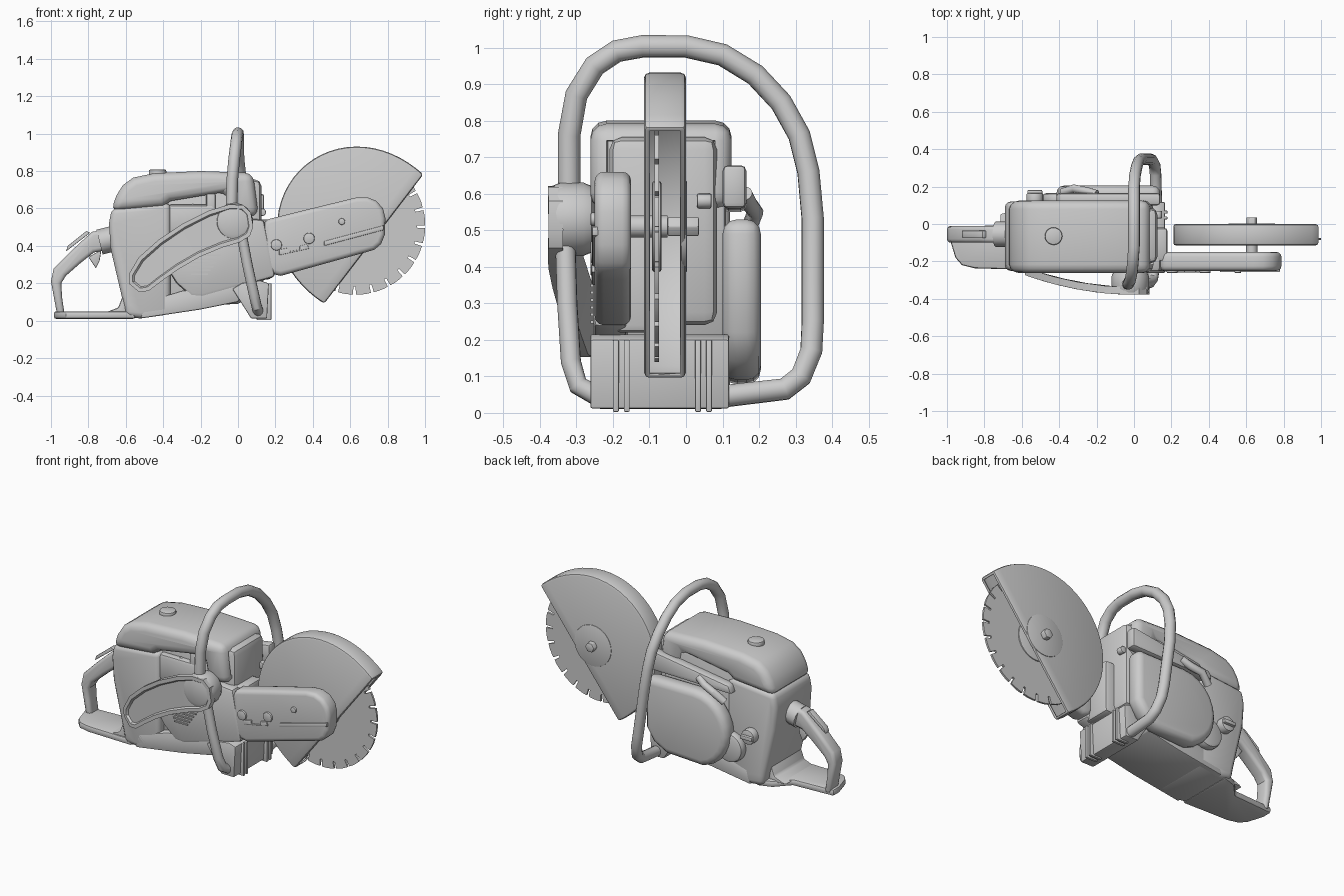
import bpy, bmesh, math
from mathutils import Vector

cube = bpy.data.objects.get("Cube")
if cube:
    bpy.data.objects.remove(cube)

grey = bpy.data.materials.new("light_grey")
grey.use_nodes = True
grey.diffuse_color = (0.6, 0.6, 0.6, 1)
grey.node_tree.nodes["Principled BSDF"].inputs["Base Color"].default_value = (0.6, 0.6, 0.6, 1)
parts = []


def add(name, mesh):
    mesh.materials.clear()
    mesh.materials.append(grey)
    ob = bpy.data.objects.new(name, mesh)
    bpy.context.collection.objects.link(ob)
    parts.append(ob)
    return ob


def finish(name, bm):
    bmesh.ops.recalc_face_normals(bm, faces=bm.faces)
    mesh = bpy.data.meshes.new(name)
    bm.to_mesh(mesh)
    bm.free()
    return add(name, mesh)


def prism_bm(pts, a, b, bevel=0.0, segs=2, axis="y"):
    """Extrude a flat outline from a to b along the axis and round its edges."""
    place = {"y": lambda p, d: (p[0], d, p[1]), "z": lambda p, d: (p[0], p[1], d),
             "x": lambda p, d: (d, p[0], p[1])}[axis]
    bm = bmesh.new()
    lo = [bm.verts.new(place(p, a)) for p in pts]
    hi = [bm.verts.new(place(p, b)) for p in pts]
    n = len(pts)
    bm.faces.new(lo)
    bm.faces.new(hi[::-1])
    for i in range(n):
        j = (i + 1) % n
        bm.faces.new((lo[i], hi[i], hi[j], lo[j]))
    bmesh.ops.recalc_face_normals(bm, faces=bm.faces)
    if bevel:
        sharp = [e for e in bm.edges if e.calc_face_angle(0) > 0.7]
        bmesh.ops.bevel(bm, geom=sharp, offset=bevel, segments=segs, profile=0.5,
                        affect="EDGES", clamp_overlap=True)
    return bm


def prism(name, pts, a, b, bevel=0.0, segs=2, axis="y"):
    return finish(name, prism_bm(pts, a, b, bevel, segs, axis))


def disc(name, x, z, r, a, b, bevel=0.0, sides=32):
    ring = [(x + r * math.cos(math.tau * i / sides), z + r * math.sin(math.tau * i / sides))
            for i in range(sides)]
    return prism(name, ring, a, b, bevel)


def box(name, x, y, z, bevel=0.0):
    return prism(name, [(x[0], z[0]), (x[1], z[0]), (x[1], z[1]), (x[0], z[1])], *y, bevel)


def tube(name, pts, r):
    cu = bpy.data.curves.new(name, "CURVE")
    cu.dimensions, cu.bevel_depth, cu.bevel_resolution, cu.use_fill_caps = "3D", r, 4, True
    sp = cu.splines.new("POLY")
    sp.points.add(len(pts) - 1)
    for p, co in zip(sp.points, pts):
        p.co = (*co, 1)
    tmp = bpy.data.objects.new(name + "_path", cu)
    mesh = bpy.data.meshes.new_from_object(tmp)
    bpy.data.objects.remove(tmp)
    add(name, mesh)


# Engine housing: rear tank, narrower core, floor
prism("rear_tank", [(-.68, .38), (-.61, .08), (-.6, .02), (-.52, .012), (-.36, .035), (-.36, .63),
                    (-.675, .6), (-.69, .52)], -.25, .12, .03, 3)
prism("engine_core", [(-.4, .05), (-.2, .07), (0, .11), (.06, .22), (.08, .7), (-.4, .7)],
      -.2, .11, .015)
prism("floor_pan", [(-.52, .012), (-.2, .06), (0, .1), (.06, .2), (-.3, .16), (-.5, .1)],
      -.25, .12, .008)

# Hood with an open front
hood = prism_bm([(-.68, .585), (-.65, .67), (-.615, .725), (-.56, .765), (-.45, .788), (-.2, .8),
                 (.08, .79), (.11, .56), (-.03, .55), (-.06, .69), (-.36, .64), (-.4, .61)],
                -.262, .125, .045, 3)
front = max((f for f in hood.faces if f.normal.x > .9), key=lambda f: f.calc_area())
bmesh.ops.inset_region(hood, faces=[front], thickness=.004, depth=0)
bmesh.ops.translate(hood, verts=front.verts, vec=(-.06, 0, 0))
finish("hood", hood)
disc_top = [(-.43 + .047 * math.cos(i * math.tau / 20), -.065 + .047 * math.sin(i * math.tau / 20))
            for i in range(20)]
prism("hood_knob", disc_top, .77, .808, .008, axis="z")
box("cylinder_shroud", (0, .125), (-.21, .085), (.24, .755), .035)
disc("decompression_knob", .13, .58, .02, .03, .07, .005, 16)

# Side fittings near the hood
disc("hood_screw", -.24, .61, .014, -.215, -.2, .003, 12)
box("air_duct", (-.17, -.12), (-.23, -.18), (.56, .68), .01)
box("spark_cover", (-.38, -.12), (-.235, -.18), (.46, .62), .02)

# Drive cover on the working side
prism("drive_cover", [(-.38, .28), (-.33, .2), (-.25, .13), (-.19, .125), (.2, .235), (.14, .54),
                      (.02, .55), (-.36, .43)], -.255, -.16, .02)
for i in range(6):
    box("vent_rib", (-.29 + .008 * i, -.09 - .014 * i), (-.262, -.25), (.345 - .02 * i, .353 - .02 * i))

# Cutting arm
prism("cutting_arm", [(.13, .5), (.15, .54), (.4, .602), (.63, .658), (.69, .66), (.74, .64),
                      (.775, .6), (.788, .55), (.785, .46), (.765, .41), (.73, .38), (.68, .365),
                      (.23, .24), (.18, .25), (.145, .3)], -.25, -.15, .025, 3)
for x, z, r in ((.205, .405, .03), (.38, .44, .03), (.555, .53, .018)):
    disc("arm_bolt", x, z, r, -.262, -.24, .005, 16)
prism("arm_plate", [(.22, .35), (.38, .385), (.37, .41), (.33, .4), (.33, .38), (.27, .37),
                    (.27, .39), (.22, .38)], -.258, -.24, .003)
prism("tension_slot", [(.46, .4), (.78, .485), (.78, .51), (.46, .425)], -.257, -.24, .004)
box("arm_root", (.05, .18), (-.2, -.02), (.22, .54), .02)

# Slotted blade, flanges and shaft
CX, CZ = .63, .51
teeth, step = 24, math.tau / 24
outline = []
for i in range(teeth):
    for f, r in ((.0, .37), (.27, .371), (.55, .371), (.84, .37), (.85, .327), (.99, .327)):
        t = (i + f) * step
        outline.append((CX + r * math.cos(t), CZ + r * math.sin(t)))
prism("blade", outline, -.086, -.074)
disc("blade_flange", CX, CZ, .125, -.093, -.067, .008)
disc("blade_shaft", CX, CZ, .03, -.16, -.05)
disc("blade_nut", CX, CZ, .03, -.05, .035, .004, 6)
disc("guard_hub", CX, CZ, .125, -.014, .003, .004)

# Hollow blade guard, open along the chord
arc = []
for i in range(33):
    t = i / 32
    a = math.radians(37 + 211 * t)
    r = .42 + .032 * abs(2 * t - 1) ** 5
    arc.append((CX + r * math.cos(a), CZ + r * math.sin(a)))
guard = prism_bm(arc, -.115, 0, .014, 2)
chord = Vector((.79, 0, -.61))
open_faces = [f for f in guard.faces if f.normal.dot(chord) > .97]
bmesh.ops.delete(guard, geom=open_faces, context="FACES")
shell = finish("blade_guard", guard).modifiers.new("wall", "SOLIDIFY")
shell.thickness, shell.offset = .01, -1

# Front foot with ribs
prism("front_foot", [(-.03, .17), (.07, .012), (.155, .012), (.165, .2), (.12, .215), (.02, .2)],
      -.262, .118, .006)
for y in (-.2, .025):
    for k in (0, .03):
        box("foot_rib", (.1, .178), (y + k, y + k + .016), (.003, .2), .003)

# Wrap-around front handle
tube("front_handle", [(-.035, -.32, .6), (-.03, -.32, .76), (-.02, -.3, .87), (-.01, -.25, .95),
                      (-.005, -.19, .99), (0, -.12, 1.003), (0, 0, 1.003), (0, .1, .98),
                      (0, .19, .925), (.005, .26, .85), (.015, .31, .76), (.025, .335, .66),
                      (.04, .347, .53), (.08, .347, .25), (.095, .343, .17), (.11, .315, .1),
                      (.115, .27, .065), (.12, .1, .045)], .031)
tube("handle_brace", [(.02, -.33, .46), (.05, -.325, .3), (.085, -.315, .14), (.1, -.295, .075),
                      (.11, -.24, .045)], .028)
disc("handle_clamp", -.02, .53, .1, -.375, -.25, .03)

# Curved side cover sweeping back from the clamp
path = [(-.555, .175, .035), (-.53, .205, .07), (-.47, .275, .088), (-.37, .355, .095),
        (-.25, .43, .1), (-.12, .49, .105), (-.02, .52, .105), (.045, .535, .085), (.075, .54, .04)]
bm = bmesh.new()
rows = []
for i, (x, z, w) in enumerate(path):
    p, q = path[max(i - 1, 0)], path[min(i + 1, len(path) - 1)]
    n = Vector((p[1] - q[1], q[0] - p[0])).normalized() * w
    row = []
    for s in (1, -1):
        px, pz = x + s * n.x, z + s * n.y
        row.append(bm.verts.new((px, -.378 + .1 * min(px / -.57, 1.1) ** 2, pz)))
    rows.append(row)
face_row = [bm.faces.new((a[0], a[1], b[1], b[0])) for a, b in zip(rows, rows[1:])]
back = bmesh.ops.extrude_face_region(bm, geom=face_row)["geom"]
bmesh.ops.translate(bm, verts=[v for v in back if isinstance(v, bmesh.types.BMVert)], vec=(0, .04, 0))
bmesh.ops.recalc_face_normals(bm, faces=bm.faces)
outer = [f for f in bm.faces if f.normal.y < -.6]
bmesh.ops.inset_region(bm, faces=outer, thickness=.022, depth=0)
bmesh.ops.inset_region(bm, faces=outer, thickness=.008, depth=-.012)
finish("side_cover", bm)

# Rear grip and its base
prism("rear_grip", [(-.69, .49), (-.78, .475), (-.83, .43), (-.9, .365), (-.985, .28), (-1, .21),
                    (-.965, .02), (-.925, .02), (-.94, .12), (-.945, .2), (-.92, .24), (-.84, .31),
                    (-.77, .365), (-.69, .38)], -.1, -.01, .026, 3)
tube("grip_collar", [(-.66, -.055, .44), (-.74, -.055, .42)], .068)
prism("trigger", [(-.8, .34), (-.76, .28), (-.74, .32), (-.73, .38)], -.07, -.04, .005)
prism("throttle_lock", [(-.92, .37), (-.79, .47), (-.81, .48), (-.91, .4)], -.075, -.035, .004)
prism("grip_base", [(-.985, -.02), (-.985, -.08), (-.955, -.18), (-.92, -.22), (-.85, -.237),
                    (-.55, -.245), (-.55, .11), (-.64, .08), (-.72, -.005)],
      .01, .05, .012, 2, "z")
prism("base_fillet", [(-.72, .04), (-.64, .07), (-.61, .15), (-.58, .03)], -.235, .06, .01)

# Starter side: recoil cover, pull grip and fuel cap
ends = [(-.19 + .225 * math.cos(math.radians(a)), .3 + .23 * math.sin(math.radians(a)))
        for a in range(90, 256, 15)]
starter = prism_bm(ends + [(.0, .09), (.09, .14), (.14, .22), (.14, .53)], .1, .205, .04, 3)
finish("starter_cover", starter)
disc("starter_step", -.4, .22, .09, .1, .165, .02)
prism("starter_rail", [(-.42, .55), (-.4, .6), (.14, .68), (.14, .56)], .1, .165, .015)
tube("pull_grip", [(-.38, .17, .5), (-.32, .19, .55), (-.25, .175, .57), (-.2, .16, .6)], .022)
disc("fuel_cap", -.53, .32, .045, .1, .165, .008, 20)
box("fuel_cap_grip", (-.57, -.49), (.15, .182), (.308, .332), .006)

# Smooth shading with crisp edges
bpy.ops.object.select_all(action="DESELECT")
for ob in parts:
    ob.select_set(True)
bpy.context.view_layer.objects.active = parts[0]
bpy.ops.object.shade_smooth_by_angle(angle=math.radians(32))
